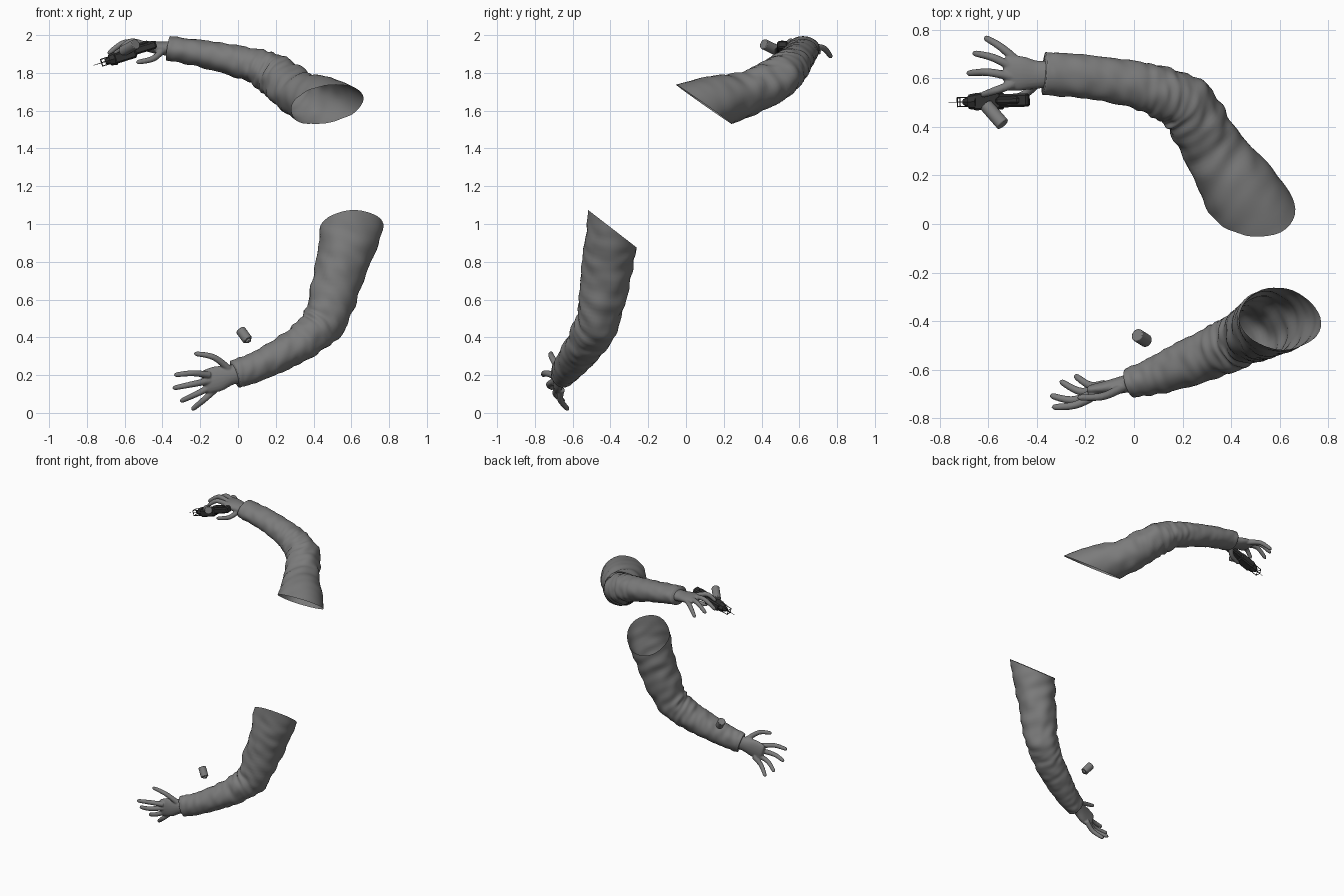
import bpy, bmesh, math
from mathutils import Vector, Matrix, noise

old = bpy.data.objects.get("Cube")
if old:
    bpy.data.objects.remove(old)


def material(name, value):
    mat = bpy.data.materials.new(name)
    mat.use_nodes = True
    mat.diffuse_color = (value, value, value, 1)
    mat.node_tree.nodes["Principled BSDF"].inputs["Base Color"].default_value = (value, value, value, 1)
    return mat


GREY = material("mid grey", 0.2)
DARK = material("dark gunmetal", 0.03)


def finish(name, bm, mat, smooth=True):
    bmesh.ops.recalc_face_normals(bm, faces=bm.faces)
    mesh = bpy.data.meshes.new(name)
    bm.to_mesh(mesh)
    bm.free()
    mesh.materials.append(mat)
    for poly in mesh.polygons:
        poly.use_smooth = smooth
    obj = bpy.data.objects.new(name, mesh)
    bpy.context.collection.objects.link(obj)
    return obj


def spline(stations, s):
    """Catmull-Rom point through the stations at parameter s."""
    last = len(stations) - 1
    i = min(int(s), last - 1)
    t = s - i
    a, b, c, d = (stations[max(0, min(last, i + k))] for k in (-1, 0, 1, 2))
    return [(2 * q + (r - p) * t + (2 * p - 5 * q + 4 * r - u) * t ** 2
             + (3 * q - p - 3 * r + u) * t ** 3) / 2 for p, q, r, u in zip(a, b, c, d)]


def loft(bm, stations, up, steps, sides, rounded=False, elbow=None):
    """Sweep an ellipse along stations of x, y, z, half width, half depth."""
    end = len(stations) - 1
    rings = []
    for k in range(end * steps + 1):
        s = k / steps
        x, y, z, wide, deep = spline(stations, s)
        ahead = Vector(spline(stations, min(end, s + 0.1))[:3])
        tangent = (ahead - Vector(spline(stations, max(0, s - 0.1))[:3])).normalized()
        side = up.cross(tangent).normalized()
        top = tangent.cross(side)
        if rounded:
            e = min(1, (end - s) / 0.3)
            shrink = max(0.15, math.sqrt(1 - (1 - e) ** 2))
            wide, deep = wide * shrink, deep * shrink
        ring = []
        for j in range(sides):
            a = math.tau * j / sides
            c, n = math.cos(a), math.sin(a)
            fold = 0
            if elbow is not None and s > 0.15:
                strength = 0.006 + 0.012 * math.exp(-(s - elbow) ** 2 / 1.5)
                fold = strength * noise.noise(Vector((s * 4 + c * 0.8, c * 1.3, n * 1.3)))
            ring.append(bm.verts.new(Vector((x, y, z)) + side * c * (wide + fold)
                                     + top * n * (deep + fold)))
        rings.append(ring)
    for r, q in zip(rings, rings[1:]):
        for j in range(sides):
            m = (j + 1) % sides
            bm.faces.new((r[j], r[m], q[m], q[j]))
    bm.faces.new(rings[0])
    bm.faces.new(rings[-1])


def sleeve(name, stations, up, elbow, opening, normal):
    bm = bmesh.new()
    loft(bm, stations, up, 14, 40, elbow=elbow)
    # slanted shoulder opening
    bmesh.ops.bisect_plane(bm, geom=bm.verts[:] + bm.edges[:] + bm.faces[:],
                           plane_co=opening, plane_no=normal, clear_outer=True)
    return finish(name, bm, GREY)


def hand(name, palm, fingers, up):
    bm = bmesh.new()
    loft(bm, palm, up, 6, 20, rounded=True)
    for points in fingers:
        radii = (0.019, 0.0165, 0.013)
        loft(bm, [(*p, r, r) for p, r in zip(points, radii)], up, 8, 12, rounded=True)
    obj = finish(name, bm, GREY)
    mod = obj.modifiers.new("blend", 'REMESH')
    mod.mode = 'VOXEL'
    mod.voxel_size = 0.005
    mod.use_smooth_shade = True
    soft = obj.modifiers.new("soften", 'SMOOTH')
    soft.iterations = 4


Z, Y = Vector((0, 0, 1)), Vector((0, 1, 0))

# Upper arm of the pair
sleeve("upper_sleeve", [
    (-.37, .62, 1.93, .088, .065), (-.18, .605, 1.9, .091, .072),
    (0, .575, 1.86, .096, .084), (.12, .54, 1.825, .108, .097),
    (.22, .48, 1.77, .118, .115), (.32, .32, 1.69, .125, .118),
    (.46, .1, 1.63, .165, .145), (.58, -.1, 1.56, .18, .155)],
    Z, 4, (.46, .1, 1.63), (.02, -.57, -.82))
hand("upper_hand",
     [(-.32, .62, 1.93, .055, .042), (-.4, .615, 1.93, .058, .036),
      (-.47, .62, 1.94, .072, .03), (-.54, .62, 1.945, .07, .02)],
     [[(-.48, .67, 1.935), (-.55, .73, 1.93), (-.617, .77, 1.88)],
      [(-.5, .645, 1.945), (-.58, .685, 1.95), (-.666, .705, 1.9)],
      [(-.5, .605, 1.95), (-.6, .625, 1.96), (-.69, .62, 1.9)],
      [(-.5, .575, 1.95), (-.57, .55, 1.965), (-.63, .53, 1.92)],
      [(-.4, .58, 1.92), (-.45, .535, 1.875), (-.54, .505, 1.855)]], Z)

# Lower arm of the pair
sleeve("lower_sleeve", [
    (-.015, -.655, .205, .075, .062), (.1, -.62, .245, .08, .08),
    (.23, -.57, .31, .088, .097), (.36, -.515, .39, .1, .108),
    (.46, -.465, .5, .115, .115), (.54, -.42, .75, .135, .132),
    (.597, -.39, .97, .162, .138), (.65, -.36, 1.2, .175, .145)],
    Y, 4, (.597, -.39, .975), (0, .61, .79))
hand("lower_hand",
     [(.04, -.64, .22, .055, .04), (-.04, -.66, .2, .053, .036),
      (-.11, -.675, .18, .068, .03), (-.19, -.685, .16, .06, .02)],
     [[(-.05, -.675, .235), (-.13, -.71, .295), (-.235, -.715, .315)],
      [(-.15, -.7, .2), (-.24, -.745, .21), (-.34, -.755, .2)],
      [(-.15, -.69, .17), (-.25, -.725, .15), (-.348, -.705, .13)],
      [(-.14, -.675, .14), (-.22, -.69, .1), (-.307, -.645, .06)],
      [(-.12, -.66, .125), (-.18, -.665, .07), (-.246, -.622, .015)]], Y)


def rod(name, start, finish_at, r1, r2, sides, mat):
    start, finish_at = Vector(start), Vector(finish_at)
    way = finish_at - start
    bm = bmesh.new()
    bmesh.ops.create_cone(bm, cap_ends=True, segments=sides, radius1=r1, radius2=r2, depth=way.length)
    turn = way.to_track_quat('Z', 'Y').to_matrix().to_4x4()
    bm.transform(Matrix.Translation((start + finish_at) / 2) @ turn)
    obj = finish(name, bm, mat, False)
    if sides > 12:
        mod = obj.modifiers.new("edge", 'BEVEL')
        mod.width, mod.segments, mod.limit_method = 0.004, 2, 'ANGLE'
        bpy.context.view_layer.objects.active = obj
        bpy.ops.object.select_all(action='DESELECT')
        obj.select_set(True)
        bpy.ops.object.shade_smooth_by_angle()


# Small canisters
rod("held_canister", (-.61, .49, 1.915), (-.54, .41, 1.953), .028, .028, 24, GREY)
rod("loose_canister", (.012, -.457, .44), (.052, -.482, .385), .027, .027, 24, GREY)
rod("canister_nozzle", (.05, -.48, .39), (.058, -.486, .376), .015, .015, 24, GREY)

# Hand tool, laid out along its own forward axis
forward = Vector((-.95, -.03, -.3))
frame = Matrix.Translation((-.56, .507, 1.905)) @ forward.to_track_quat('X', 'Z').to_matrix().to_4x4()


def block(name, centre, size):
    bm = bmesh.new()
    bmesh.ops.create_cube(bm, size=1)
    bm.transform(frame @ Matrix.Translation(centre) @ Matrix.Diagonal((*size, 1)))
    obj = finish(name, bm, DARK, False)
    mod = obj.modifiers.new("chamfer", 'BEVEL')
    mod.width, mod.segments = 0.008, 1


def tool_rod(name, a, b, r1, r2, sides=8):
    rod(name, frame @ Vector(a), frame @ Vector(b), r1, r2, sides, DARK)


block("tool_rear_housing", (-.07, 0, .006), (.13, .055, .042))
block("tool_top_rail", (-.05, 0, .03), (.1, .03, .02))
block("tool_front_housing", (.04, 0, -.002), (.12, .072, .055))
tool_rod("tool_collar", (.09, 0, 0), (.125, 0, 0), .036, .03)
tool_rod("tool_nose", (.125, 0, 0), (.15, 0, 0), .024, .012)
tool_rod("tool_needle", (.14, 0, 0), (.215, 0, 0), .003, .001)
for k in range(4):
    a = math.tau * (k + .5) / 4
    b = a + math.tau / 4
    corner = (.17, .026 * math.cos(a), .026 * math.sin(a))
    after = (.17, .026 * math.cos(b), .026 * math.sin(b))
    tool_rod("tool_guard_strut", (.12, corner[1], corner[2]), corner, .0025, .0025)
    tool_rod("tool_guard_bar", corner, after, .0025, .0025)
